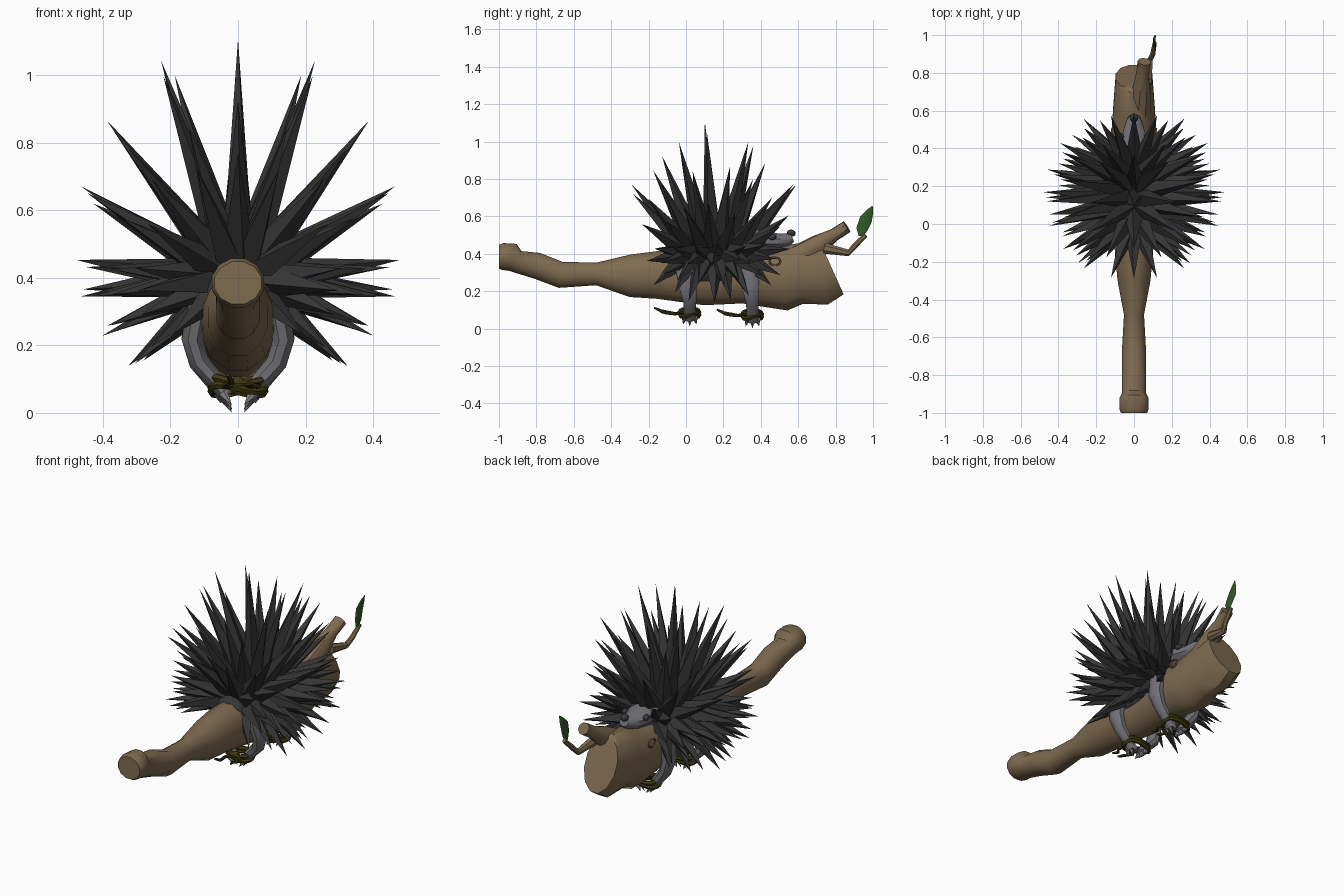
import bpy, bmesh, math, random
from mathutils import Vector, Matrix

random.seed(4)
if "Cube" in bpy.data.objects:
    bpy.data.objects.remove(bpy.data.objects["Cube"])


def material(name, rgb):
    m = bpy.data.materials.new(name)
    m.use_nodes = True
    m.diffuse_color = (*rgb, 1)
    m.node_tree.nodes["Principled BSDF"].inputs["Base Color"].default_value = (*rgb, 1)
    return m


WOOD = material("brown wood", (0.21, 0.145, 0.08))
QUILL = material("charcoal quill", (0.036, 0.036, 0.037))
FUR = material("grey fur", (0.17, 0.165, 0.18))
DARK = material("dark grey", (0.045, 0.045, 0.05))
CLAW = material("pale claw", (0.28, 0.28, 0.3))
ROPE = material("olive rope", (0.05, 0.04, 0.005))
LEAF = material("green leaf", (0.03, 0.1, 0.02))


def finish(name, bm, mat, smooth=True):
    bmesh.ops.recalc_face_normals(bm, faces=bm.faces)
    me = bpy.data.meshes.new(name)
    bm.to_mesh(me)
    bm.free()
    me.materials.append(mat)
    ob = bpy.data.objects.new(name, me)
    bpy.context.collection.objects.link(ob)
    if smooth:
        bpy.ops.object.select_all(action="DESELECT")
        ob.select_set(True)
        bpy.context.view_layer.objects.active = ob
        bpy.ops.object.shade_smooth_by_angle(angle=math.radians(40))
    return ob


def loft(name, points, radii, mat, sides=10, ref=(1, 0, 0), closed=False):
    """Sweep an ellipse along points; radii are (along ref, across ref)."""
    bm = bmesh.new()
    pts = [Vector(p) for p in points]
    n = len(pts)
    rings = []
    for i, p in enumerate(pts):
        if closed:
            t = pts[(i + 1) % n] - pts[i - 1]
        else:
            t = pts[min(i + 1, n - 1)] - pts[max(i - 1, 0)]
        t.normalize()
        u = Vector(ref)
        u = (u - t * u.dot(t)).normalized()
        v = t.cross(u)
        ru, rv = radii[i] if isinstance(radii, list) else radii
        angles = [math.tau * (k + 0.5) / sides for k in range(sides)]
        rings.append([bm.verts.new(p + u * ru * math.cos(a) + v * rv * math.sin(a)) for a in angles])
    for i in range(n if closed else n - 1):
        a, b = rings[i], rings[(i + 1) % n]
        for k in range(sides):
            j = (k + 1) % sides
            bm.faces.new((a[k], a[j], b[j], b[k]))
    if not closed:
        bm.faces.new(rings[0])
        bm.faces.new(rings[-1])
    return finish(name, bm, mat)


def ball(name, centre, size, mat, seg=12):
    bm = bmesh.new()
    bmesh.ops.create_uvsphere(bm, u_segments=seg, v_segments=max(6, seg * 2 // 3), radius=1,
                              matrix=Matrix.Translation(centre) @ Matrix.Diagonal((*size, 1)))
    return finish(name, bm, mat)


def add_spike(bm, base, tip, radius, sides=4, spin=0.0):
    d = tip - base
    rot = d.to_track_quat("Z", "Y").to_matrix().to_4x4()
    m = Matrix.Translation((base + tip) / 2) @ rot @ Matrix.Rotation(spin, 4, "Z")
    bmesh.ops.create_cone(bm, cap_ends=True, segments=sides, radius1=radius, radius2=0,
                          depth=d.length, matrix=m)


# Log: y, underside, top, half width
log = [(-1, .32, .45, .072), (-.98, .31, .46, .08), (-.93, .305, .46, .08), (-.9, .295, .42, .066),
       (-.8, .265, .41, .067), (-.67, .215, .36, .066), (-.48, .23, .355, .055),
       (-.3, .165, .4, .09), (-.15, .155, .42, .105), (.1, .12, .42, .115), (.3, .13, .42, .12),
       (.43, .11, .43, .12), (.52, .09, .44, .12), (.6, .125, .46, .115),
       (.73, .12, .48, .105), (.78, .165, .48, .1)]
loft("log", [(0, y, (a + b) / 2) for y, a, b, w in log],
     [(w, (b - a) / 2) for y, a, b, w in log], WOOD, 12)

# Branch stub, twig and leaf at the thick end
loft("branch_stub", [(.03, .6, .38), (.04, .71, .45), (.045, .79, .5), (.055, .86, .545)],
     [(.06, .07), (.05, .055), (.035, .035), (.036, .034)], WOOD, 9)
loft("twig", [(.07, .74, .43), (.085, .87, .405), (.1, .9, .44), (.11, .96, .5)],
     [(.025, .03), (.016, .018), (.014, .016), (.011, .013)], WOOD, 7)
loft("leaf", [(.11, .935, .495), (.112, .94, .53), (.105, .962, .585), (.11, .985, .63), (.115, .997, .655)],
     [(.004, .012), (.006, .03), (.006, .034), (.005, .018), (.001, .002)], LEAF, 6)
for x in (-1, 1):
    ring = [(x * .116, .475 + .03 * math.cos(a), .36 + .022 * math.sin(a))
            for a in [math.tau * k / 10 for k in range(10)]]
    loft("wood_knot", ring, (.006, .005), WOOD, 5, closed=True)

# Animal body under the quills
ball("body", (0, .14, .345), (.15, .28, .15), QUILL, 14)

# Quills: rows around the body, fanned front to back, mirrored
centre = Vector((0, .15, .4))
bm = bmesh.new()


def quill(theta, phi, scale):
    d = Vector((math.sin(theta) * math.cos(phi), math.sin(phi), math.cos(theta) * math.cos(phi)))
    reach = .48 + (.23 * d.z ** 2 if d.z > 0 else .1 * d.z)
    base = centre + Vector((d.x * .09, d.y * .2, d.z * .06))
    add_spike(bm, base, centre + d * reach * scale, .056, 4, random.uniform(0, 1.5))


for tilt in (-50, -28, -4, 20, 50):
    quill(0, math.radians(tilt), 1 if abs(tilt) > 40 or tilt == -4 else .9)
for row, degrees in enumerate((19, 41, 61, 84, 96, 112, 130)):
    for k, tilt in enumerate((-49, -33, -17, 0, 16, 32, 49)):
        phi = math.radians(tilt + (5 if row % 2 else -2) + random.uniform(-3, 3))
        theta = math.radians(degrees + random.uniform(-2, 2))
        scale = random.uniform(.9, 1.02) if k != 3 else 1
        for side in (-1, 1):
            quill(side * theta, phi, scale)
finish("quills", bm, QUILL, smooth=False)

# Head, resting on the log and facing the thick end
loft("head", [(0, .28, .44), (0, .36, .46), (0, .43, .47), (0, .49, .465), (0, .545, .475), (0, .57, .485)],
     [(.06, .05), (.085, .06), (.08, .055), (.06, .045), (.045, .036), (.028, .022)], FUR, 10)
ball("nose", (0, .562, .51), (.022, .024, .02), DARK, 8)
for x in (-1, 1):
    ball("eye", (x * .068, .46, .49), (.016, .024, .016), DARK, 8)
    ball("ear", (x * .07, .385, .505), (.024, .018, .028), FUR, 8)
    ball("cheek_patch", (x * .079, .395, .465), (.014, .03, .02), DARK, 8)

# Limbs wrapped around the log, claws and rope ties
for name, y, lift in (("hind", .02, .01), ("fore", .355, 0)):
    for x in (-1, 1):
        loft(name + "_leg", [(x * .115, y - .02, .32), (x * .135, y - .01, .22), (x * .115, y, .15),
                             (x * .065, y, .085 + lift), (x * .035, y, .04 + lift)],
             [(.06, .035), (.05, .035), (.038, .033), (.032, .028), (.038, .022)], FUR, 8, ref=(0, 1, 0))
        bm = bmesh.new()
        for k in (-1, 0, 1):
            top = Vector((x * .045, y + k * .027, .05 + lift))
            add_spike(bm, top, Vector((x * .018, y + k * .036, lift + (0 if k == 0 else .012))), .017, 6)
        finish(name + "_claws", bm, CLAW)
    for level in (0, 1):
        ring = [(.078 * math.cos(a), y + .05 * math.sin(a),
                 .064 + lift + level * .022 + .01 * math.sin(2 * a + level))
                for a in [math.tau * k / 16 for k in range(16)]]
        loft(name + "_rope", ring, (.013, .013), ROPE, 6, ref=(0, 0, 1), closed=True)
    for x, length, rise in ((-.02, .19, .03), (.03, .15, .005)):
        loft(name + "_rope_end", [(0, y - .03, .075 + lift), (x * 2, y - .08, .07 + lift),
                                  (x, y - length * .8, .072 + lift + rise * .4),
                                  (x * 1.5, y - length, .072 + lift + rise)],
             [(.01, .01), (.009, .009), (.009, .009), (.005, .005)], ROPE, 6)
    ball(name + "_rope_knot", (0, y - .045, .078 + lift), (.022, .018, .022), ROPE, 8)
